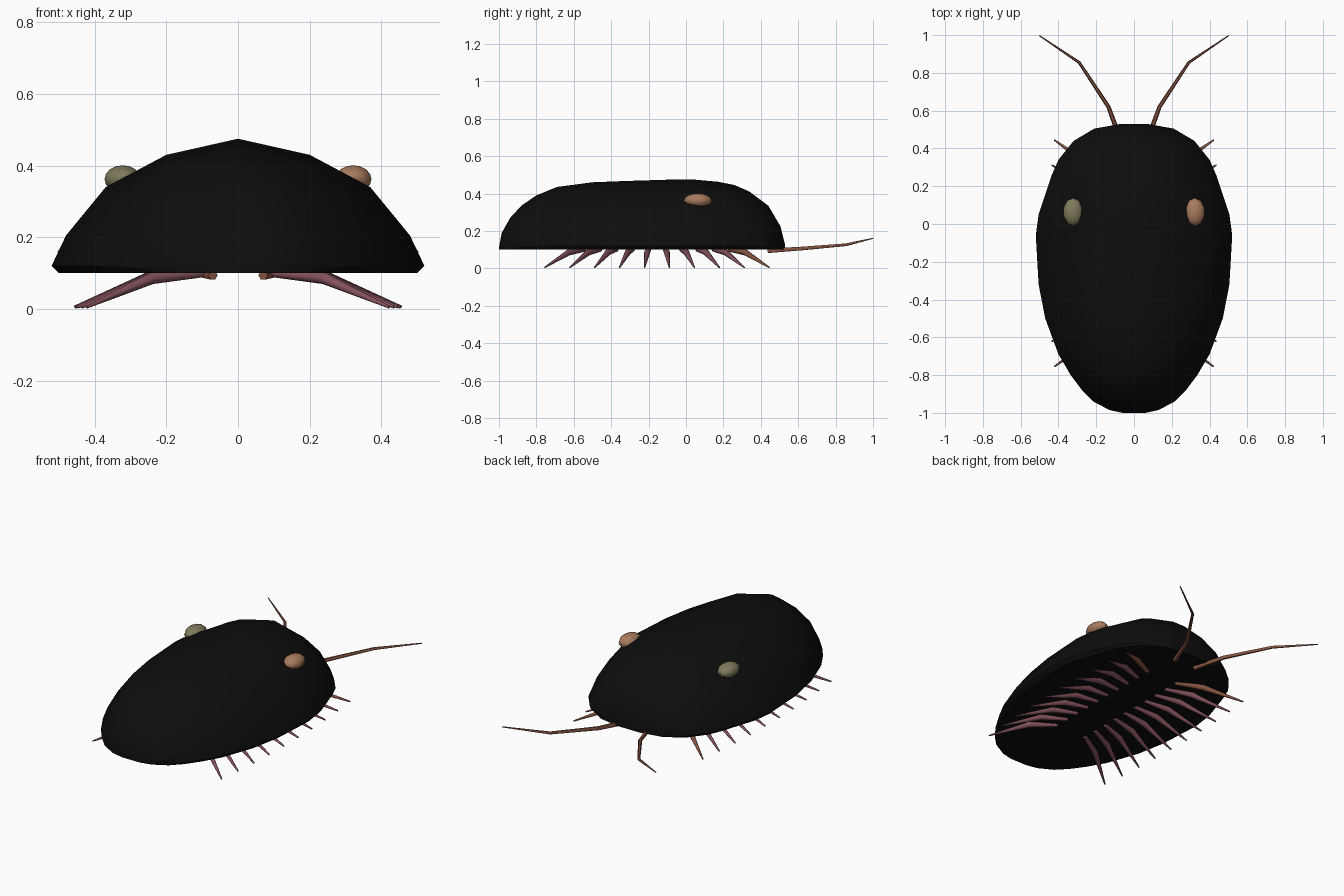
import bpy, bmesh
from math import pi, cos, sin
from mathutils import Vector

cube = bpy.data.objects.get("Cube")
if cube:
    bpy.data.objects.remove(cube)


def material(name, rgb):
    m = bpy.data.materials.new(name)
    m.use_nodes = True
    m.diffuse_color = (*rgb, 1)
    bsdf = m.node_tree.nodes["Principled BSDF"]
    bsdf.inputs["Base Color"].default_value = (*rgb, 1)
    bsdf.inputs["Roughness"].default_value = 0.8
    return m


BLACK = material("shell black", (0.004, 0.004, 0.004))
PINK = material("leg dusky pink", (0.23, 0.085, 0.105))
BROWN = material("feeler brown", (0.24, 0.09, 0.055))
TAN = material("eye tan", (0.39, 0.195, 0.11))
OLIVE = material("eye olive", (0.21, 0.195, 0.105))


def finish(name, bm, mat, angle=40):
    bmesh.ops.recalc_face_normals(bm, faces=bm.faces)
    mesh = bpy.data.meshes.new(name)
    bm.to_mesh(mesh)
    bm.free()
    mesh.materials.append(mat)
    ob = bpy.data.objects.new(name, mesh)
    bpy.context.scene.collection.objects.link(ob)
    bpy.ops.object.select_all(action='DESELECT')
    ob.select_set(True)
    bpy.context.view_layer.objects.active = ob
    bpy.ops.object.shade_smooth_by_angle(angle=angle * pi / 180)
    return ob


def loft(bm, rings):
    """Skin closed rings of points and cap both ends."""
    loops = [[bm.verts.new(p) for p in ring] for ring in rings]
    n = len(loops[0])
    for a, b in zip(loops, loops[1:]):
        for i in range(n):
            j = (i + 1) % n
            bm.faces.new((a[i], a[j], b[j], b[i]))
    bm.faces.new(loops[0])
    bm.faces.new(loops[-1])


def limb(name, path, radii, mat, sides=8):
    """Tapered jointed tube along a path."""
    pts = [Vector(p) for p in path]
    rings = []
    for i, p in enumerate(pts):
        d = (pts[min(i + 1, len(pts) - 1)] - pts[max(i - 1, 0)]).normalized()
        u = d.cross(Vector((0, 0, 1))).normalized()
        v = u.cross(d)
        rings.append([p + radii[i] * (u * cos(2 * pi * k / sides) + v * sin(2 * pi * k / sides))
                      for k in range(sides)])
    bm = bmesh.new()
    loft(bm, rings)
    return finish(name, bm, mat, 60)


# Domed shell: one half section scaled along the body (y, half width, height)
stations = [(-1.0, .06, .01), (-.985, .13, .09), (-.94, .215, .17), (-.88, .275, .235),
            (-.8, .335, .29), (-.69, .40, .335), (-.5, .47, .36), (-.32, .505, .367),
            (-.06, .52, .375), (.05, .505, .374), (.17, .465, .363), (.26, .435, .345),
            (.34, .40, .31), (.44, .32, .235), (.505, .21, .125), (.53, .07, .025)]
half = [(.962, 0), (1, .055), (.923, .28), (.71, .64), (.385, .88)]
section = half + [(0, 1)] + [(-x, z) for x, z in reversed(half)]
base = .1
bm = bmesh.new()
loft(bm, [[(w * x, y, base + h * z) for x, z in section] for y, w, h in stations])
finish("shell", bm, BLACK)

# Eyes, legs and feelers on each side
for side, label, eye_mat in ((1, "left", TAN), (-1, "right", OLIVE)):
    bm = bmesh.new()
    bmesh.ops.create_uvsphere(bm, u_segments=10, v_segments=8, radius=1)
    for v in bm.verts:
        v.co = Vector((side * .322 + v.co.x * .053, .063 + v.co.y * .075, .362 + v.co.z * .039))
    finish(f"{label}_eye", bm, eye_mat)

    # Ten legs fanning outward from the middle of the belly
    for i in range(10):
        t = (i - 4.5) / 4.5
        mid = -.155
        path = [(side * .1, mid + .39 * t, .1),
                (side * (.25 - .01 * t * t), mid + .47 * t, .086),
                (side * (.457 - .035 * t * t), mid + .6 * t, .005)]
        limb(f"{label}_leg_{i + 1}", path, (.012, .017, .004), BROWN if i == 9 else PINK)

    # Jointed feeler
    path = [(side * .07, .44, .094), (side * .135, .62, .106),
            (side * .29, .855, .126), (side * .502, .998, .16)]
    limb(f"{label}_feeler", path, (.014, .011, .008, .003), BROWN, 6)
